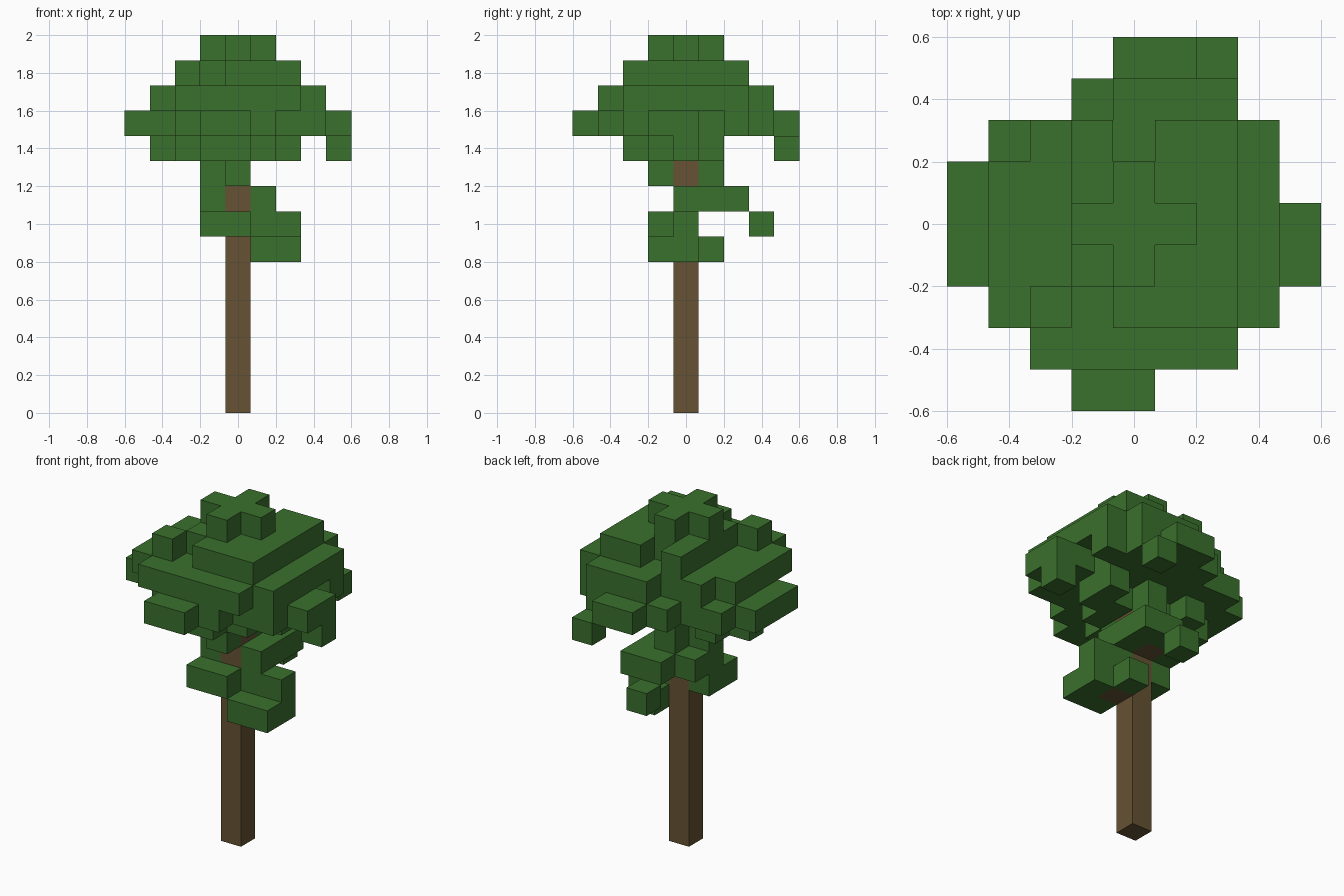
import bpy
import bmesh
from mathutils import Vector

if "Cube" in bpy.data.objects:
    bpy.data.objects.remove(bpy.data.objects["Cube"], do_unlink=True)

SIZE = 2 / 15  # edge of one block
EMPTY = "........."

# Crown floor plans, lowest first: back row to front row, # leaf, o wood
PLANS = [
    [EMPTY, EMPTY, EMPTY,
     ".....#...",
     "....oo#..",
     ".....##..",
     EMPTY, EMPTY, EMPTY],
    [EMPTY,
     "....#....",
     EMPTY, EMPTY,
     "...#o##..",
     "...##....",
     EMPTY, EMPTY, EMPTY],
    [EMPTY, EMPTY,
     "....##...",
     "...#o#...",
     "...#o#...",
     EMPTY, EMPTY, EMPTY, EMPTY],
    [EMPTY, EMPTY, EMPTY,
     "....#....",
     "...#o....",
     "....#....",
     EMPTY, EMPTY, EMPTY],
    ["......#..",
     EMPTY, EMPTY,
     "..#.#.#..",
     ".#.#o##.#",
     "..####...",
     "...##....",
     EMPTY, EMPTY],
    ["....##...",
     "...####..",
     ".#######.",
     "#######..",
     "####o####",
     "#########",
     "..######.",
     "...###...",
     "...##...."],
    [EMPTY,
     "....###..",
     "..######.",
     ".#######.",
     ".#######.",
     ".#######.",
     ".#######.",
     "..#####..",
     EMPTY],
    [EMPTY, EMPTY,
     "...#.##..",
     "...####..",
     "...####..",
     "...####..",
     "..#.###..",
     EMPTY, EMPTY],
    [EMPTY, EMPTY, EMPTY,
     "....#....",
     "...###...",
     "....#....",
     EMPTY, EMPTY, EMPTY],
]
CROWN_START = 6


def make_material(name, color):
    mat = bpy.data.materials.new(name)
    mat.use_nodes = True
    mat.diffuse_color = color
    mat.node_tree.nodes["Principled BSDF"].inputs["Base Color"].default_value = color
    return mat


def build_blocks(name, cells, solid, material):
    """Outer skin of a set of blocks, with flat areas merged."""
    bm = bmesh.new()
    for cell in cells:
        for axis in range(3):
            for side in (-1, 1):
                step = [0, 0, 0]
                step[axis] = side
                if tuple(c + s for c, s in zip(cell, step)) in solid:
                    continue
                corners = []
                for a, b in ((-1, -1), (1, -1), (1, 1), (-1, 1)):
                    p = Vector(cell)
                    p[axis] += side / 2
                    p[(axis + 1) % 3] += a / 2
                    p[(axis + 2) % 3] += b / 2
                    p.z += 0.5
                    corners.append(bm.verts.new(p * SIZE))
                bm.faces.new(corners[::side])
    bmesh.ops.remove_doubles(bm, verts=bm.verts, dist=0.001)
    bmesh.ops.dissolve_limit(bm, angle_limit=0.01, verts=bm.verts, edges=bm.edges)
    mesh = bpy.data.meshes.new(name)
    bm.to_mesh(mesh)
    bm.free()
    mesh.materials.append(material)
    obj = bpy.data.objects.new(name, mesh)
    bpy.context.collection.objects.link(obj)


# Sort the blocks into wood and leaves
wood = {(0, 0, k) for k in range(CROWN_START)}
leaves = set()
for level, plan in enumerate(PLANS, CROWN_START):
    for row, line in enumerate(plan):
        for col, mark in enumerate(line):
            if mark != ".":
                (wood if mark == "o" else leaves).add((col - 4, 4 - row, level))

bark = make_material("bark_brown", (0.133, 0.084, 0.034, 1))
leaf = make_material("leaf_green", (0.042, 0.162, 0.026, 1))

# Trunk with branch stubs, then the leafy crown
build_blocks("trunk", wood, wood | leaves, bark)
build_blocks("leaves", leaves, wood | leaves, leaf)
